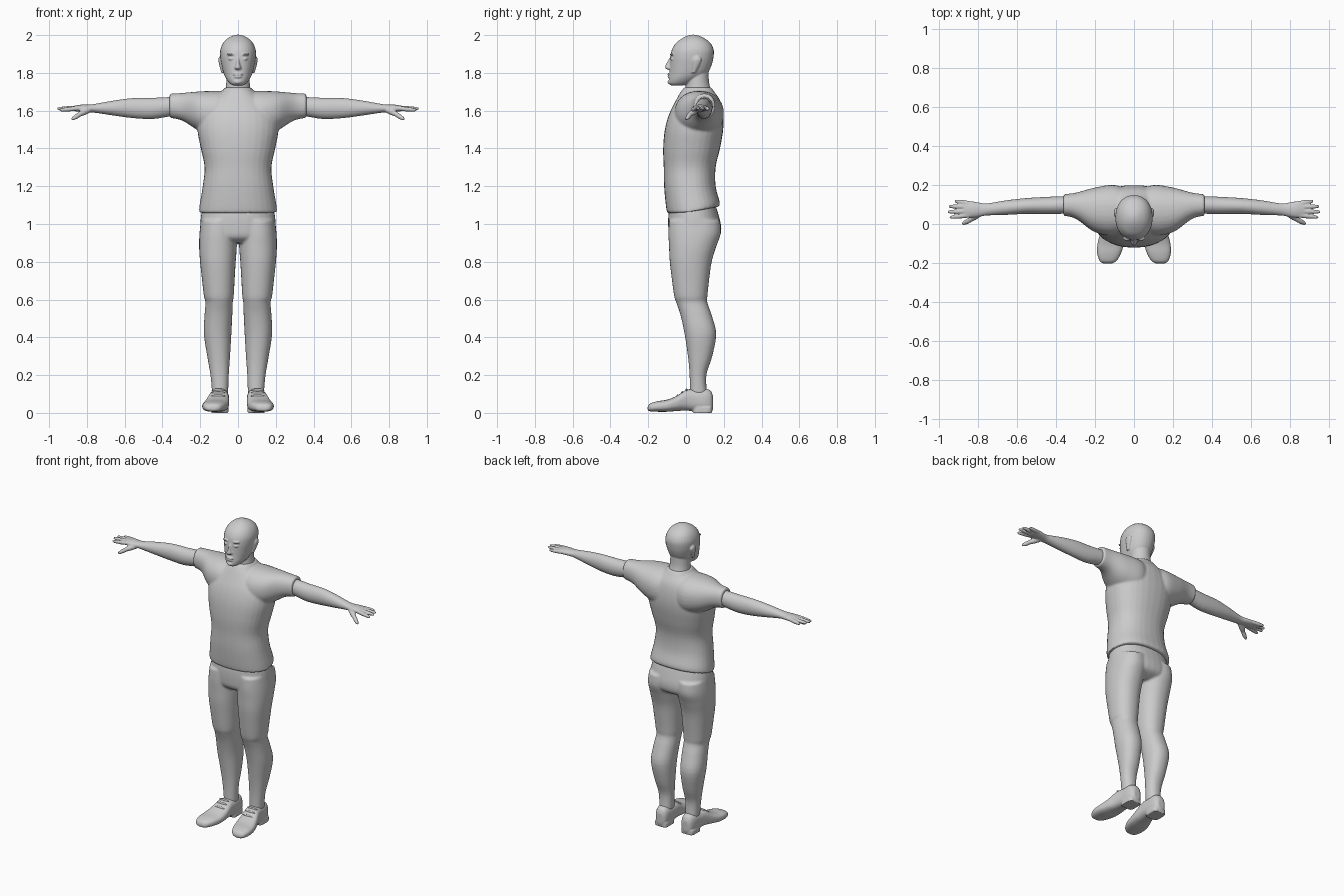
import bpy, bmesh, math
from mathutils import Vector

grey = bpy.data.materials.new("light grey")
grey.diffuse_color = (0.6, 0.6, 0.6, 1)


def spline(st, steps):
    """Smooth curve through the stations."""
    out = []
    for i in range(len(st) - 1):
        p = [st[max(i - 1, 0)], st[i], st[i + 1], st[min(i + 2, len(st) - 1)]]
        for k in range(steps):
            t = k / steps
            out.append([0.5 * (2 * b + (c - a) * t + (2 * a - 5 * b + 4 * c - d) * t * t
                               + (3 * b - a - 3 * c + d) * t ** 3) for a, b, c, d in zip(*p)])
    return out + [list(st[-1])]


def loft(bm, axis, st, mirror=False, power=2.0, segs=32, steps=4):
    """Oval rings along an axis; a station is (position, u0, u1, v0, v1)."""
    for side in ((1, -1) if mirror else (1,)):
        rings = []
        for t, u0, u1, v0, v1, *lift in spline(st, steps):
            ring = []
            for i in range(segs):
                a = 2 * math.pi * i / segs
                c, s = math.cos(a), math.sin(a)
                u = (u0 + u1) / 2 + (u1 - u0) / 2 * math.copysign(abs(c) ** (2 / power), c)
                v = (v0 + v1) / 2 + (v1 - v0) / 2 * math.copysign(abs(s) ** (2 / power), s)
                if axis == "Z":
                    co = (u, v, t + (lift[0] * max(v, 0) if lift else 0))
                elif axis == "X":
                    co = (t, u, v)
                else:
                    co = (u, t, v)
                ring.append(bm.verts.new((co[0] * side, co[1], co[2])))
            rings.append(ring)
        faces = [bm.faces.new(rings[0]), bm.faces.new(rings[-1][::-1])]
        for r, q in zip(rings, rings[1:]):
            for i in range(segs):
                j = (i + 1) % segs
                faces.append(bm.faces.new((r[i], q[i], q[j], r[j])))
        bmesh.ops.recalc_face_normals(bm, faces=faces)


def sym(st):
    """Stations centred on x = 0: (z, half width, y0, y1, ...)."""
    return [(s[0], -s[1], *s[1:]) for s in st]


def ball(bm, c, r, mirror=False):
    for side in ((1, -1) if mirror else (1,)):
        vs = bmesh.ops.create_uvsphere(bm, u_segments=16, v_segments=10, radius=1)["verts"]
        for v in vs:
            v.co = Vector((side * (c[0] + v.co.x * r[0]), c[1] + v.co.y * r[1], c[2] + v.co.z * r[2]))
        bmesh.ops.recalc_face_normals(bm, faces=list({f for v in vs for f in v.link_faces}))


def finger(bm, a, b, r0, r1):
    """Tapered round digit on both hands."""
    a, b = Vector(a), Vector(b)
    rot = (b - a).to_track_quat("Z", "Y")
    for side in (1, -1):
        rings = []
        for t, r in ((0, r0), (0.5, r0), (0.9, r1), (1, r1 * 0.5)):
            ring = []
            for i in range(10):
                an = math.tau * i / 10
                p = a.lerp(b, t) + rot @ Vector((math.cos(an) * r, math.sin(an) * r, 0))
                ring.append(bm.verts.new((p.x * side, p.y, p.z)))
            rings.append(ring)
        fs = [bm.faces.new(rings[0]), bm.faces.new(rings[-1])]
        for r, q in zip(rings, rings[1:]):
            fs += [bm.faces.new((r[i], r[(i + 1) % 10], q[(i + 1) % 10], q[i])) for i in range(10)]
        bmesh.ops.recalc_face_normals(bm, faces=fs)


def finish(bm, name, voxel=0, smooth=0):
    me = bpy.data.meshes.new(name)
    bm.to_mesh(me)
    bm.free()
    ob = bpy.data.objects.new(name, me)
    bpy.context.collection.objects.link(ob)
    bpy.context.view_layer.objects.active = ob
    for o in bpy.context.selected_objects:
        o.select_set(False)
    ob.select_set(True)
    if voxel:
        m = ob.modifiers.new("fuse", "REMESH")
        m.mode, m.voxel_size = "VOXEL", voxel
        bpy.ops.object.modifier_apply(modifier=m.name)
        m = ob.modifiers.new("soften", "SMOOTH")
        m.factor, m.iterations = 0.5, smooth
        bpy.ops.object.modifier_apply(modifier=m.name)
    ob.data.materials.clear()
    ob.data.materials.append(grey)
    bpy.ops.object.shade_smooth_by_angle(angle=math.radians(50))


# Head, neck and face
bm = bmesh.new()
loft(bm, "Z", sym([(1.64, .09, 0, .15), (1.70, .068, -.005, .135), (1.75, .062, 0, .122), (1.81, .06, 0, .12)]))
loft(bm, "Z", sym([(1.733, .025, -.078, -.02), (1.745, .045, -.09, .03), (1.77, .064, -.09, .075),
                   (1.80, .077, -.087, .115), (1.84, .087, -.085, .135), (1.88, .094, -.083, .145),
                   (1.92, .094, -.076, .147), (1.955, .081, -.056, .132), (1.98, .059, -.025, .103),
                   (1.996, .03, .005, .07), (2.002, .008, .03, .046)]), power=2.15)
loft(bm, "Z", sym([(1.815, .012, -.088, -.05), (1.825, .019, -.111, -.05), (1.845, .012, -.106, -.05),
                   (1.87, .009, -.093, -.05), (1.89, .007, -.082, -.05)]), segs=16)
loft(bm, "Z", [(1.80, .07, .088, .03, .05), (1.84, .075, .099, .032, .072), (1.87, .08, .104, .034, .082),
               (1.888, .08, .098, .045, .072)], mirror=True, segs=16)
ball(bm, (0, -.088, 1.792), (.026, .010, .006))
ball(bm, (0, -.087, 1.779), (.022, .011, .007))
ball(bm, (0, -.082, 1.752), (.022, .016, .013))
ball(bm, (.036, -.072, 1.874), (.015, .012, .007), True)
ball(bm, (.036, -.072, 1.898), (.024, .014, .006), True)
finish(bm, "head", .004, 3)

# Shirt with short sleeves
bm = bmesh.new()
loft(bm, "Z", sym([(1.058, .207, -.1, .176, .2), (1.10, .203, -.107, .178, .1), (1.2, .187, -.116, .157, 0),
                   (1.3, .177, -.118, .157, 0), (1.4, .197, -.121, .18, 0), (1.5, .215, -.112, .197, 0),
                   (1.58, .205, -.09, .197, 0), (1.65, .15, -.056, .182, 0), (1.70, .088, -.028, .15, 0),
                   (1.722, .07, -.01, .135, 0)]), power=2.3)
loft(bm, "X", [(.02, -.02, .17, 1.48, 1.70), (.1, -.06, .2, 1.46, 1.705), (.2, -.042, .187, 1.49, 1.702),
               (.28, .015, .165, 1.54, 1.695), (.32, .035, .157, 1.555, 1.692), (.362, .042, .153, 1.562, 1.69)],
     mirror=True, power=2.2)
finish(bm, "shirt", .007, 5)

# Trousers
bm = bmesh.new()
loft(bm, "Z", sym([(1.12, .18, -.08, .15), (1.05, .195, -.093, .172), (.98, .2, -.094, .187),
                   (.93, .19, -.086, .175), (.90, .15, -.05, .12)]), power=2.3)
loft(bm, "Z", [(1.02, .004, .196, -.09, .18), (.95, .004, .204, -.093, .184), (.88, .006, .206, -.09, .16),
               (.8, .012, .201, -.086, .136), (.7, .018, .19, -.074, .122), (.615, .023, .18, -.062, .113),
               (.585, .028, .172, -.052, .113), (.52, .03, .177, -.03, .135), (.42, .035, .181, -.008, .16),
               (.3, .042, .163, .01, .139), (.2, .049, .146, .019, .108), (.10, .052, .137, .02, .112)],
     mirror=True, power=2.2)
finish(bm, "trousers", .007, 4)

# Arms and hands
bm = bmesh.new()
loft(bm, "X", [(.30, .058, .142, 1.578, 1.672), (.36, .053, .142, 1.57, 1.672), (.45, .05, .139, 1.556, 1.668),
               (.55, .052, .133, 1.56, 1.667), (.65, .047, .122, 1.573, 1.655), (.75, .044, .106, 1.588, 1.637),
               (.79, .038, .109, 1.592, 1.632), (.83, .033, .116, 1.594, 1.632), (.87, .036, .114, 1.598, 1.625),
               (.878, .045, .105, 1.604, 1.62)], mirror=True, steps=3)
for y0, x1, y1, z1 in ((.046, .945, .034, 1.603), (.066, .957, .062, 1.611), (.088, .95, .09, 1.612), (.105, .92, .118, 1.609)):
    finger(bm, (.84, y0, 1.613), (x1, y1, z1), .0125, .009)
finger(bm, (.79, .055, 1.605), (.845, .018, 1.578), .017, .013)
finger(bm, (.835, .024, 1.583), (.88, .0, 1.553), .013, .009)
finish(bm, "arms", .0045, 2)

# Shoes with heel blocks
bm = bmesh.new()
loft(bm, "Y", [(-.203, .115, .155, .015, .032), (-.19, .09, .176, .008, .05), (-.15, .066, .189, .006, .062),
               (-.1, .052, .187, .006, .07), (-.05, .047, .173, .01, .09), (0, .047, .156, .012, .122),
               (.05, .047, .146, .008, .126), (.1, .05, .141, .004, .128), (.13, .058, .131, .004, .118),
               (.143, .075, .115, .02, .09)], mirror=True, power=2.6)
loft(bm, "Z", [(0, .05, .142, .035, .139), (.03, .05, .142, .035, .139)], mirror=True, power=4)
finish(bm, "shoes", .005, 2)

# Laces
bm = bmesh.new()
for y, z in ((-.045, .09), (-.02, .107), (.003, .121)):
    ball(bm, (.104, y, z), (.036, .006, .008), True)
finish(bm, "laces")
